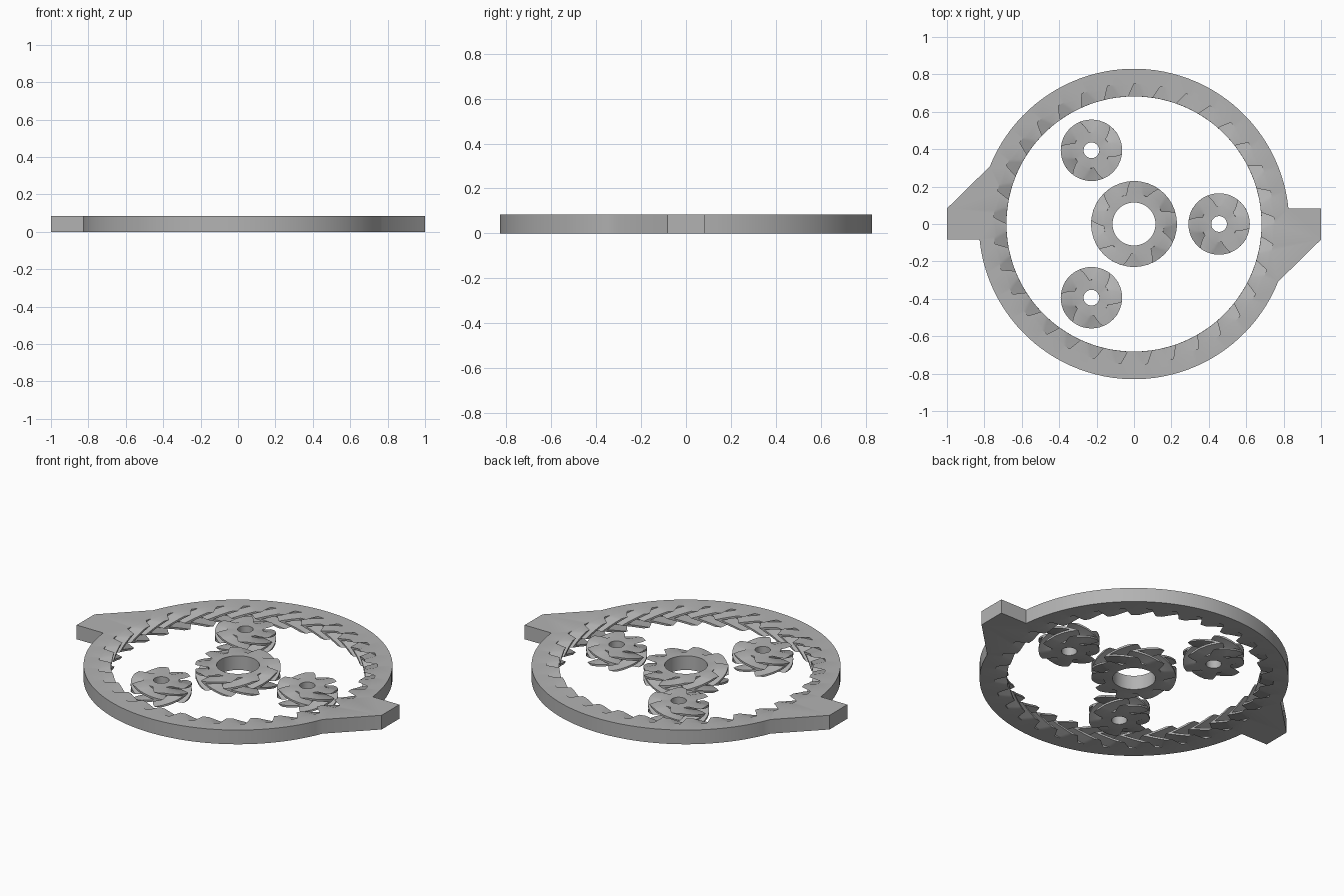
import bpy, bmesh
from math import sin, cos, pi, radians, tan, acos, atan2, sqrt
from mathutils import Vector

cube = bpy.data.objects.get("Cube")
if cube:
    bpy.data.objects.remove(cube)

HEIGHT = 0.084
PITCH_PER_TOOTH = 0.0217      # pitch radius divided by tooth count
DEPTH = 0.034                 # tooth height above and below the pitch circle
FLANK = radians(25)
LAYERS = 16

grey = bpy.data.materials.new("light_grey")
grey.use_nodes = True
grey.diffuse_color = (0.45, 0.45, 0.45, 1)
grey.node_tree.nodes["Principled BSDF"].inputs["Base Color"].default_value = (0.45, 0.45, 0.45, 1)


def polar(r, a):
    return Vector((r * cos(a), r * sin(a)))


def circle(r, n=72):
    return [polar(r, 2 * pi * i / n) for i in range(n)]


def gear_outline(teeth, phase, external=True):
    """Toothed outline; the first tooth (gap of a ring) is centred on phase."""
    pitch_r = PITCH_PER_TOOTH * teeth
    step = 2 * pi / teeth
    steps = [-1, -0.5, 0, 0.5, 1]
    points = []
    for t in range(teeth):
        mid = phase + t * step
        rising = []
        for s in steps:
            half = PITCH_PER_TOOTH * pi / 2 - s * DEPTH * tan(FLANK)
            rising.append((pitch_r + s * DEPTH, half / pitch_r))
        points += [polar(r, mid - a) for r, a in rising]
        points.append(polar(pitch_r + DEPTH, mid))
        points += [polar(r, mid + a) for r, a in reversed(rising)]
    return points


def rotated(points, a):
    return [Vector((p.x * cos(a) - p.y * sin(a), p.x * sin(a) + p.y * cos(a))) for p in points]


def herringbone(name, toothed, plain, twist, centre=(0, 0)):
    """Solid between a plain wall and a toothed wall that twists to mid height and back."""
    bm = bmesh.new()
    caps = {0: [], LAYERS: []}
    for points, turn in ((toothed, twist), (plain, 0)):
        count = len(points)
        levels = range(LAYERS + 1) if turn else (0, LAYERS)
        rows = []
        for k in levels:
            f = k / LAYERS
            share = 1 - abs(2 * f - 1)
            rows.append([bm.verts.new((p.x, p.y, HEIGHT * f))
                         for p in rotated(points, turn * share)])
        for low, high in zip(rows, rows[1:]):
            for i in range(count):
                j = (i + 1) % count
                bm.faces.new((low[i], low[j], high[j], high[i]))
        for k, row in ((0, rows[0]), (LAYERS, rows[-1])):
            caps[k] += [bm.edges.get((row[i], row[(i + 1) % count])) for i in range(count)]
    for edges in caps.values():
        bmesh.ops.triangle_fill(bm, edges=edges, use_beauty=True)
    bmesh.ops.recalc_face_normals(bm, faces=bm.faces[:])
    mesh = bpy.data.meshes.new(name)
    bm.to_mesh(mesh)
    bm.free()
    mesh.materials.append(grey)
    obj = bpy.data.objects.new(name, mesh)
    obj.location = (centre[0], centre[1], 0)
    bpy.context.collection.objects.link(obj)
    bpy.ops.object.select_all(action="DESELECT")
    obj.select_set(True)
    bpy.context.view_layer.objects.active = obj
    bpy.ops.object.shade_smooth_by_angle(angle=radians(30))
    return obj


# Outer ring: round body with two opposite lugs, each with one sloping side
RING_R, LUG = 0.83, 0.083
slope_start = -radians(21.8)
slope_end = atan2(LUG, sqrt(RING_R ** 2 - LUG ** 2))
half_ring = [Vector((1, -LUG)), Vector((1, LUG))]
span = pi + slope_start - slope_end
half_ring += [polar(RING_R, slope_end + span * i / 48) for i in range(49)]
ring_outline = half_ring + rotated(half_ring, pi)
herringbone("outer_ring_gear", gear_outline(33, radians(88.5)), ring_outline, 2 * pi / 33)

# Central gear
herringbone("sun_gear", gear_outline(9, radians(90)), circle(0.115), -2 * pi / 9)

# Three small gears around it
for i in range(3):
    a = 2 * pi * i / 3
    herringbone("planet_gear_%d" % (i + 1), gear_outline(6, a), circle(0.042, 40),
                2 * pi / 6, polar(0.455, a))
